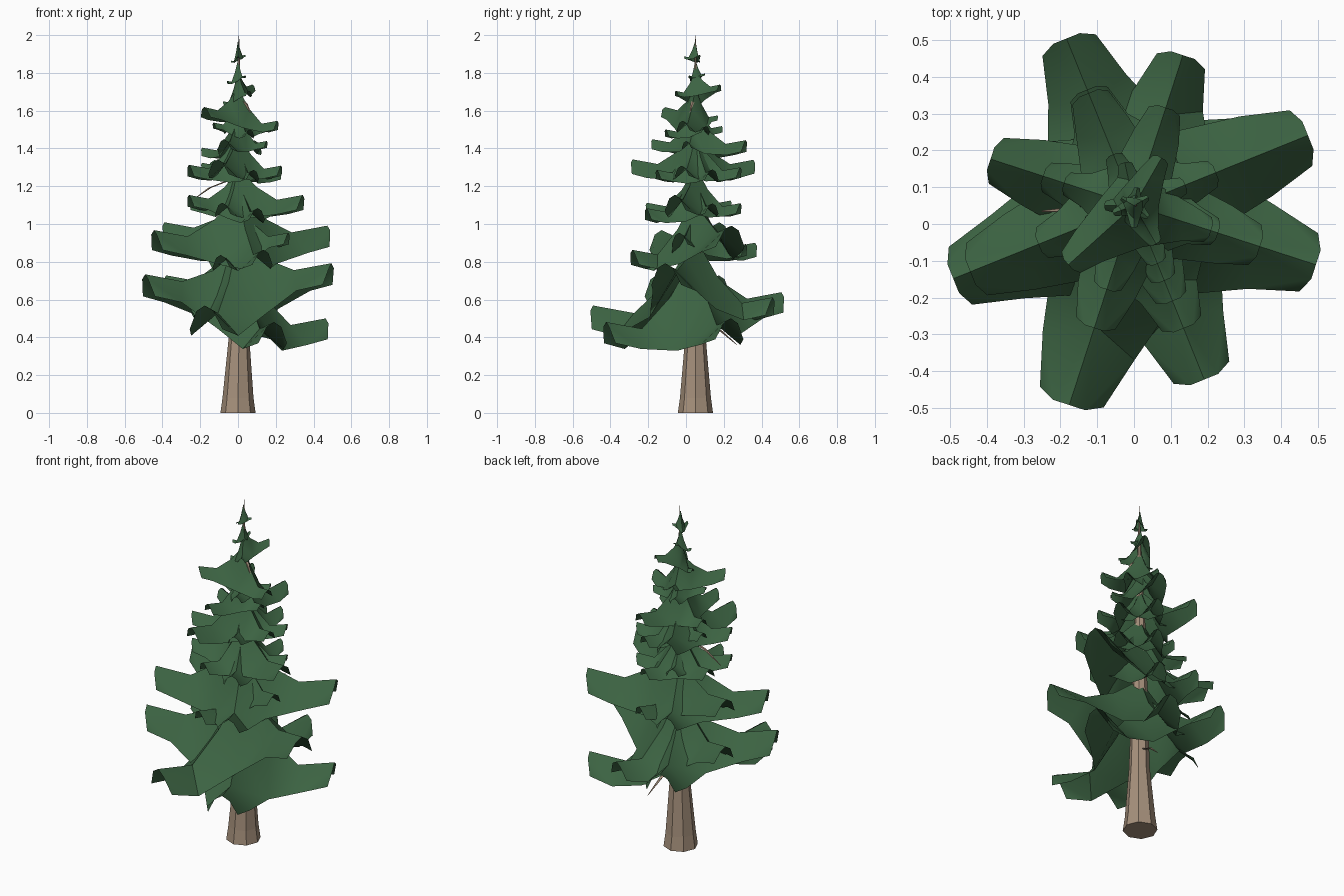
import bpy, bmesh, math
from mathutils import Vector

cube = bpy.data.objects.get("Cube")
if cube:
    bpy.data.objects.remove(cube, do_unlink=True)

AXIS_Y = 0.05  # the trunk stands a little behind the centre


def material(name, rgb):
    m = bpy.data.materials.new(name)
    m.use_nodes = True
    m.diffuse_color = (*rgb, 1)
    m.node_tree.nodes["Principled BSDF"].inputs["Base Color"].default_value = (*rgb, 1)
    return m


needle_green = material("needle green", (0.045, 0.125, 0.055))
bark_brown = material("bark brown", (0.38, 0.28, 0.2))


def finish(name, bm, mat, smooth=False):
    bmesh.ops.recalc_face_normals(bm, faces=bm.faces)
    me = bpy.data.meshes.new(name)
    bm.to_mesh(me)
    bm.free()
    me.materials.append(mat)
    ob = bpy.data.objects.new(name, me)
    bpy.context.collection.objects.link(ob)
    if smooth:
        bpy.ops.object.select_all(action='DESELECT')
        ob.select_set(True)
        bpy.context.view_layer.objects.active = ob
        bpy.ops.object.shade_smooth_by_angle(angle=math.radians(40))
    return ob


def tube(name, rings, sides, mat):
    """Tapered stick through (centre, radius) rings."""
    bm = bmesh.new()
    loops = []
    for c, r in rings:
        loops.append([bm.verts.new((c[0] + r * math.cos(math.tau * k / sides),
                                    c[1] + r * math.sin(math.tau * k / sides), c[2]))
                      for k in range(sides)])
    for a, b in zip(loops, loops[1:]):
        for k in range(sides):
            n = (k + 1) % sides
            bm.faces.new((a[k], a[n], b[n], b[k]))
    bm.faces.new(loops[0])
    bm.faces.new(loops[-1])
    return finish(name, bm, mat)


def bough_tier(name, turn, arms):
    """Star-shaped drooping skirt; each arm is (tip reach, tip height)."""
    bm = bmesh.new()
    n = len(arms)
    mean_r = sum(a[0] for a in arms) / n
    mean_z = sum(a[1] for a in arms) / n
    apex_z = mean_z + 0.5 * mean_r + 0.07

    def point(angle, along, side, z):
        c, s = math.cos(angle), math.sin(angle)
        return bm.verts.new((along * c - side * s, AXIS_Y + along * s + side * c, z))

    angles = [math.radians(turn) + math.tau * i / n for i in range(n)]
    apex = bm.verts.new((0, AXIS_Y, apex_z))
    shoulder, hem = [], []
    # valleys between neighbouring arms
    for i in range(n):
        (r0, z0), (r1, z1) = arms[i], arms[(i + 1) % n]
        r, z = (r0 + r1) / 2, (z0 + z1) / 2
        mid = angles[i] + math.pi / n
        hem.append(point(mid, 0.5 * r, 0, z - 0.2 * r))
        shoulder.append(point(mid, 0.25 * r, 0, z * 0.6 + apex_z * 0.4 - 0.08 * r))
    # arms with a raised ridge and hanging sides
    for i, (r, z) in enumerate(arms):
        a = angles[i]
        neck = point(a, 0.28 * r, 0, z * 0.55 + apex_z * 0.45)
        ridge = point(a, 0.6 * r, 0, z + 0.05 * r)
        tip = point(a, r, 0, z + 0.12 * r)
        for side, j in ((-1, i - 1), (1, i)):
            edge = point(a, 0.7 * r, side * 0.23 * r, z - 0.16 * r)
            corner = point(a, 0.96 * r, side * 0.16 * r, z - 0.1 * r)
            brow = point(a, r, side * 0.08 * r, z + 0.07 * r)
            faces = [(apex, neck, shoulder[j]), (neck, ridge, hem[j], shoulder[j]),
                     (ridge, edge, hem[j]), (ridge, tip, brow, edge), (edge, brow, corner)]
            for f in faces:
                bm.faces.new(f)
    ob = finish(name, bm, needle_green, True)
    return ob


# Trunk and leading shoot
tube("trunk", [((0, AXIS_Y, 0), 0.093), ((0, AXIS_Y, 0.08), 0.082),
               ((0.005, AXIS_Y, 0.38), 0.056), ((0, AXIS_Y, 1.2), 0.032),
               ((0.005, AXIS_Y, 1.75), 0.009), ((0.005, AXIS_Y, 2.0), 0.001)], 8, bark_brown)

# Bare twigs
twigs = [((0, 0.05, 1.25), (-0.25, 0.035, 1.12)),
         ((0, 0.05, 0.5), (0.06, 0.27, 0.36)),
         ((0, 0.05, 1.67), (0.07, 0.02, 1.58))]
for i, (a, b) in enumerate(twigs):
    a, b = Vector(a), Vector(b)
    bend = a.lerp(b, 0.6) + Vector((0, 0, 0.02))
    tube(f"twig_{i + 1}", [(a, 0.012), (bend, 0.009), (b, 0.002)], 5, bark_brown)

# Bough tiers from bottom to top: turn, then reach and height of each arm
tiers = [
    (22, [(.50, .44), (.49, .58), (.53, .67), (.51, .42)]),
    (72, [(.43, .56), (.40, .68), (.57, .50), (.52, .73)]),
    (72, [(.28, .86), (.41, .96), (.30, .80), (.28, .92)]),
    (22, [(.51, .93), (.34, .86), (.48, .91), (.36, .82)]),
    (72, [(.25, 1.08), (.26, 1.10), (.27, 1.08), (.36, 1.11)]),
    (22, [(.24, 1.08), (.20, 1.10), (.28, 1.12), (.28, 1.05)]),
    (22, [(.24, 1.26), (.33, 1.30), (.28, 1.28), (.22, 1.26)]),
    (72, [(.25, 1.27), (.20, 1.30), (.35, 1.30), (.24, 1.28)]),
    (72, [(.28, 1.41), (.20, 1.38), (.24, 1.42), (.16, 1.42)]),
    (22, [(.15, 1.50), (.15, 1.50), (.14, 1.52), (.17, 1.48)]),
    (-18, [(.22, 1.52), (.12, 1.56), (.24, 1.59)]),
    (60, [(.15, 1.72), (.08, 1.64), (.12, 1.69)]),
    (80, [(.05, 1.79), (.06, 1.75), (.05, 1.78)]),
    (30, [(.045, 1.89), (.04, 1.86), (.06, 1.88)]),
]
for i, (turn, arms) in enumerate(tiers):
    bough_tier(f"bough_tier_{i + 1}", turn, arms)
